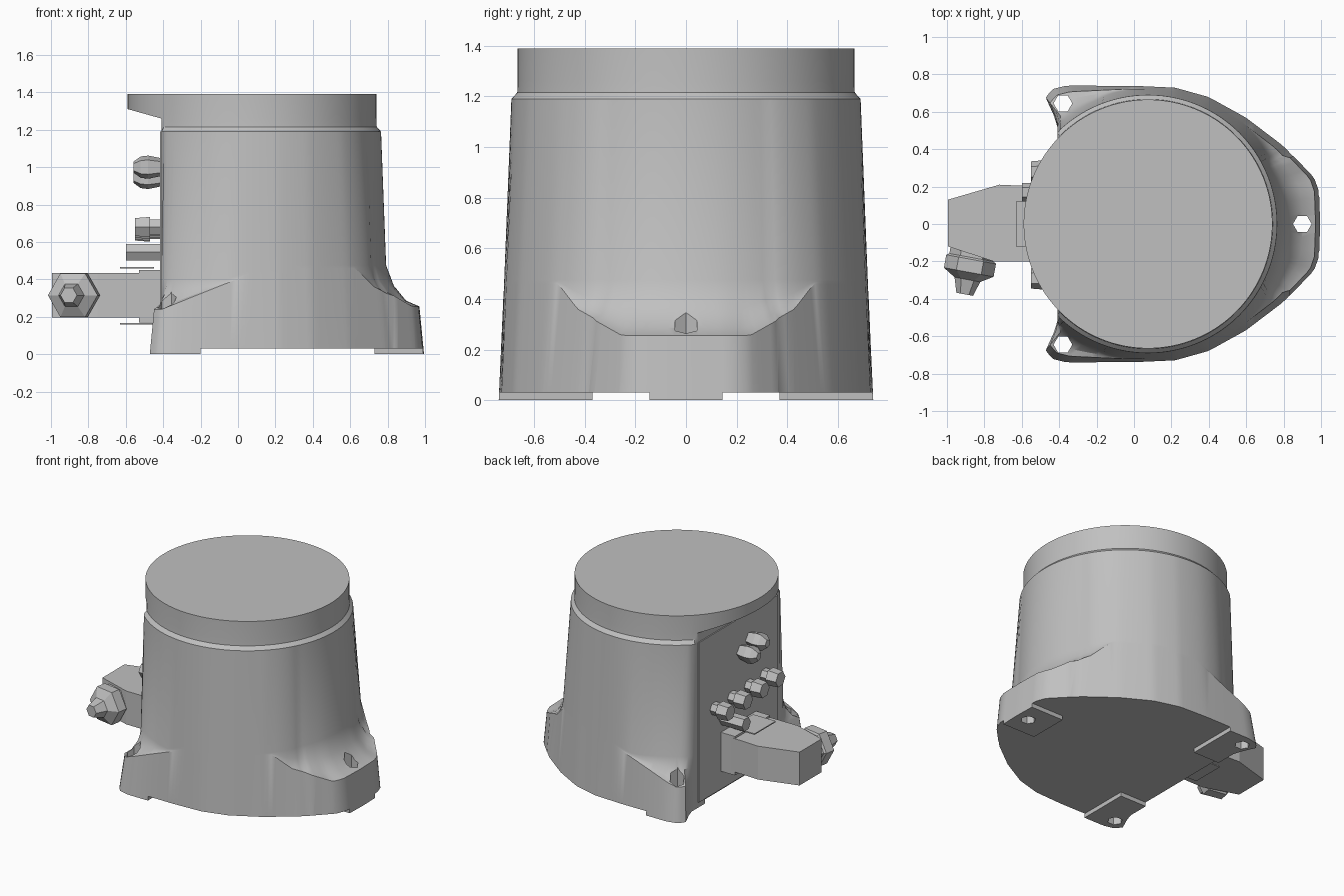
import bpy, bmesh, math
from mathutils import Vector

if "Cube" in bpy.data.objects:
    bpy.data.objects.remove(bpy.data.objects["Cube"], do_unlink=True)

grey = bpy.data.materials.new("cast grey")
grey.use_nodes = True
grey.diffuse_color = (0.53, 0.53, 0.53, 1)
grey.node_tree.nodes["Principled BSDF"].inputs["Base Color"].default_value = (0.53, 0.53, 0.53, 1)

CX, BACK = 0.075, -0.41      # tower axis and flat back plane
SIDES = 180
SHOULDER = 1.19


def finish(name, bm):
    bmesh.ops.recalc_face_normals(bm, faces=bm.faces)
    mesh = bpy.data.meshes.new(name)
    bm.to_mesh(mesh)
    bm.free()
    mesh.materials.append(grey)
    ob = bpy.data.objects.new(name, mesh)
    bpy.context.collection.objects.link(ob)
    return ob


def activate(ob):
    bpy.ops.object.select_all(action='DESELECT')
    ob.select_set(True)
    bpy.context.view_layer.objects.active = ob


def loft(name, rings):
    bm = bmesh.new()
    loops = [[bm.verts.new(p) for p in ring] for ring in rings]
    for a, b in zip(loops, loops[1:]):
        for i in range(len(a)):
            j = (i + 1) % len(a)
            bm.faces.new((a[i], a[j], b[j], b[i]))
    bm.faces.new(loops[0])
    bm.faces.new(loops[-1])
    return finish(name, bm)


def box(name, x, y, z):
    return loft(name, [[(x[0], y[0], h), (x[1], y[0], h), (x[1], y[1], h), (x[0], y[1], h)] for h in z])


def turned(name, start, axis, profile, sides=6):
    # Stack of polygon sections (distance, radius) along an axis
    axis = Vector(axis).normalized()
    u = axis.cross(Vector((0, 0, 1))).normalized() if abs(axis.z) < 0.9 else Vector((1, 0, 0))
    v = axis.cross(u)
    rings = []
    for d, r in profile:
        c = Vector(start) + axis * d
        rings.append([c + r * (u * math.cos(t) + v * math.sin(t))
                      for t in (2 * math.pi * i / sides for i in range(sides))])
    return loft(name, rings)


def cut(ob, cutter):
    mod = ob.modifiers.new("cut", 'BOOLEAN')
    mod.operation, mod.solver, mod.object = 'DIFFERENCE', 'EXACT', cutter
    activate(ob)
    bpy.ops.object.modifier_apply(modifier=mod.name)
    bpy.data.objects.remove(cutter, do_unlink=True)


# Foot outline: one half, mirrored
half = [(0.995, 0), (0.99, 0.18), (0.965, 0.25), (0.8, 0.42), (0.6, 0.57), (0.4, 0.68), (0.22, 0.73),
        (0, 0.74), (-0.36, 0.74), (-0.44, 0.72), (-0.475, 0.67), (-0.46, 0.63), (-0.41, 0.55), (-0.41, 0)]
outline = half + [(x, -y) for x, y in half[-2:0:-1]]


def foot_radius(t):
    # Distance from the tower axis to the foot outline
    dx, dy = math.cos(t), math.sin(t)
    for (ax, ay), (bx, by) in zip(outline, outline[1:] + outline[:1]):
        ax, bx = ax - CX, bx - CX
        ca, cb = dx * ay - dy * ax, dx * by - dy * bx
        if ca <= 1e-9 and cb > 1e-9:
            f = ca / (ca - cb)
            px, py = ax + f * (bx - ax), ay + f * (by - ay)
            if px * dx + py * dy > 0:
                return px * dx + py * dy
    return 0.7


def clipped(t, r):
    return min(r, (BACK - CX) / math.cos(t)) if math.cos(t) < -0.01 else r


def ramp(v, a, b):
    return min(1, max(0, (v - a) / (b - a)))


def pocket(t):
    # Recess above the foot: depth, lower edge and upper edge heights
    r = foot_radius(t)
    x, y = CX + r * math.cos(t), abs(r * math.sin(t))
    if x > 0.3:
        low = 0.255 + 0.105 * ramp(y, 0.26, 0.45) + 0.1 * ramp(y, 0.45, 0.53)
        return 1 - ramp(y, 0.38, 0.55), low, 0.475
    low = 0.24 + 0.19 * ramp(x, -0.43, 0.07)
    return 1 - ramp(x, -0.22, 0.07), low, max(low + 0.02, 0.4)


def ring(radius, height):
    pts = []
    for i in range(SIDES):
        t = 2 * math.pi * (i + 0.5) / SIDES
        r = radius(t)
        x, y = CX + r * math.cos(t), r * math.sin(t)
        pts.append((x, y, height(t, x)))
    return pts


def pocket_ring(inward, up):
    # Drafted side wall, pulled in to the round tower inside a pocket
    def height(t, x):
        depth, low, top = pocket(t)
        return low + up * (top - low)

    def radius(t):
        k = inward * pocket(t)[0]
        draft = height(t, 0) / SHOULDER
        side = foot_radius(t) * (1 - draft) + clipped(t, 0.69) * draft
        if math.cos(t) > 0.5:
            side = foot_radius(t) * 0.5 + side * 0.5 if pocket(t)[0] > 0.99 else side
        return side * (1 - k) + clipped(t, 0.717) * k
    return ring(radius, height)


def flat(r, z):
    return ring(lambda t: clipped(t, r), lambda t, x: z)


# Body: foot, pockets, tapered tower, collar with overhang at the back
body = loft("body", [
    ring(foot_radius, lambda t, x: 0),
    pocket_ring(0, 0), pocket_ring(0.38, 0.14), pocket_ring(0.75, 0.5), pocket_ring(1, 1),
    flat(0.69, SHOULDER), flat(0.667, 1.215),
    ring(lambda t: clipped(t, 0.665), lambda t, x: 1.26),
    ring(lambda t: 0.665, lambda t, x: 1.26 + max(0, BACK - x) * 0.28),
    ring(lambda t: 0.665, lambda t, x: 1.39)])

# Underside relief leaving three foot pads
cut(body, box("relief", (-0.2, 0.73), (-0.9, 0.9), (-0.1, 0.03)))
cut(body, box("relief", (-0.7, -0.19), (-0.37, 0.37), (-0.1, 0.03)))
for s in (-1, 1):
    cut(body, box("relief", (0.72, 1.2), sorted((s * 0.145, s * 0.9)), (-0.1, 0.03)))

# Mounting holes
for x, y in ((0.9, 0), (-0.38, 0.645), (-0.38, -0.645)):
    cut(body, turned("hole", (x, y, -0.2), (0, 0, 1), [(0, 0.05), (0.8, 0.05)]))
activate(body)
bpy.ops.object.shade_smooth_by_angle(angle=math.radians(28))

# Back cover plate
box("back_panel", (-0.418, -0.4), (-0.45, 0.45), (0.04, 1.19))

# Power connector: flange, gaskets, tapered housing, side gland
box("connector_flange", (-0.53, -0.4), (-0.2, 0.2), (0.17, 0.45))
for z in (0.16, 0.458):
    box("gasket_plate", (-0.63, -0.45), (-0.12, 0.12), (z, z + 0.008))
plan = [(-0.5, -0.2), (-0.5, 0.2), (-0.72, 0.21), (-0.995, 0.13), (-0.995, -0.12), (-0.75, -0.2)]
loft("connector_housing", [[(x, y, z) for x, y in plan] for z in (0.195, 0.435)])
turned("cable_gland", (-0.86, -0.13, 0.315), (-0.18, -0.98, 0),
       [(0, 0.12), (0.05, 0.12), (0.06, 0.135), (0.13, 0.135), (0.17, 0.07), (0.25, 0.045)])

# Small plugs on the back panel
plug = [(0, 0.045), (0.06, 0.045), (0.061, 0.062), (0.14, 0.055)]
for y, z in ((0.28, 0.655), (0.08, 0.66), (-0.11, 0.67), (-0.29, 0.68)):
    turned("signal_plug", (BACK, y, z), (-1, 0, 0), plug)
turned("lower_plug", (BACK, 0.17, 0.545), (-1, 0, 0), [(0, 0.05), (0.19, 0.05)])
for y, z in ((-0.13, 1.0), (-0.03, 0.945)):
    turned("upper_plug", (BACK, y, z), (-1, 0, 0), [(0, 0.05), (0.07, 0.065), (0.11, 0.06), (0.15, 0.03)], 5)
